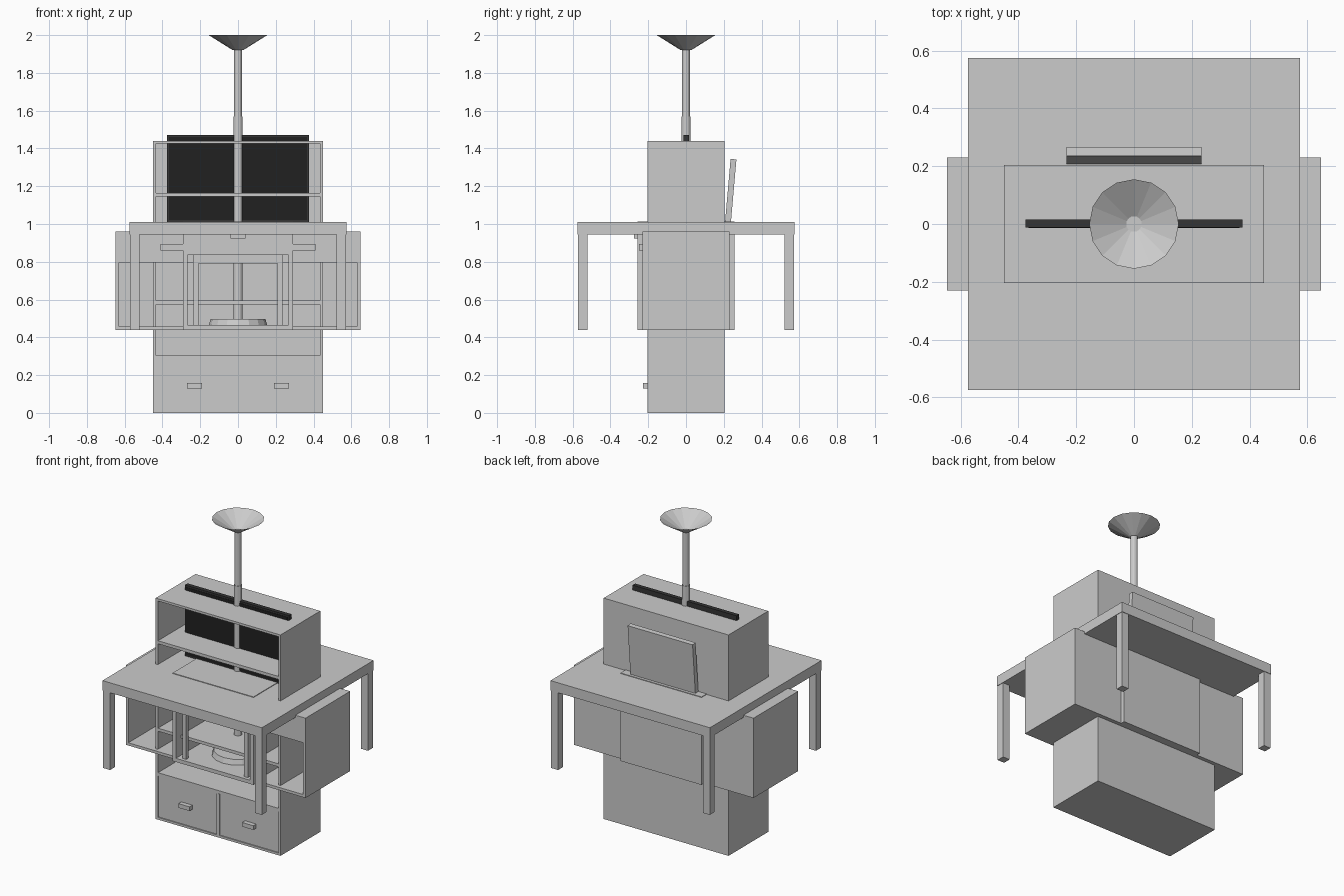
import bpy, bmesh, math
from mathutils import Matrix

if "Cube" in bpy.data.objects:
    bpy.data.objects.remove(bpy.data.objects["Cube"])


def mat(name, c):
    m = bpy.data.materials.new(name)
    m.diffuse_color = (c, c, c, 1)
    m.use_nodes = True
    m.node_tree.nodes["Principled BSDF"].inputs["Base Color"].default_value = m.diffuse_color
    return m


dark = mat("dark_plastic", 0.035)
screen_dark = mat("dark_glass", 0.015)


def make(name, bm, material=None):
    me = bpy.data.meshes.new(name)
    bm.to_mesh(me)
    bm.free()
    ob = bpy.data.objects.new(name, me)
    bpy.context.collection.objects.link(ob)
    if material:
        me.materials.append(material)
    return ob


def box(name, x, y, z, material=None):
    """Box from (min, max) ranges on each axis."""
    bm = bmesh.new()
    size = [r[1] - r[0] for r in (x, y, z)]
    mid = [(r[1] + r[0]) / 2 for r in (x, y, z)]
    bmesh.ops.create_cube(bm, size=1, matrix=Matrix.Translation(mid) @ Matrix.Diagonal((*size, 1)))
    return make(name, bm, material)


def case(name, w, d, z0, z1, t):
    """Open-fronted cabinet carcass, half width w, half depth d."""
    for s, side in ((-1, "left"), (1, "right")):
        box(f"{name}_{side}_side", sorted((s * w, s * (w - t))), (-d, d), (z0, z1))
    i = w - t
    box(f"{name}_bottom", (-i, i), (-d, d), (z0, z0 + t))
    box(f"{name}_top", (-i, i), (-d, d), (z1 - t, z1))
    box(f"{name}_back", (-i, i), (d - 0.015, d), (z0 + t, z1 - t))


def legs(name, a, t, z0, z1):
    """Four square legs with outer corner at +-a."""
    for i, sx in enumerate((-1, 1)):
        for j, sy in enumerate((-1, 1)):
            box(f"{name}_leg_{i * 2 + j + 1}", sorted((sx * a, sx * (a - t))),
                sorted((sy * a, sy * (a - t))), (z0, z1))


def lathe(name, profile, n):
    """Low-poly solid of revolution around z."""
    bm = bmesh.new()
    vs = [bm.verts.new((r, 0, z)) for r, z in profile]
    es = [bm.edges.new(p) for p in zip(vs, vs[1:])]
    bmesh.ops.spin(bm, geom=vs + es, cent=(0, 0, 0), axis=(0, 0, 1),
                   angle=2 * math.pi, steps=n, use_duplicate=False)
    bmesh.ops.remove_doubles(bm, verts=bm.verts, dist=1e-5)
    bmesh.ops.recalc_face_normals(bm, faces=bm.faces)
    return make(name, bm)


# Tall bookcase with two drawers
case("bookcase", 0.45, 0.205, 0, 1.44, 0.015)
for k, z in enumerate((0.285, 0.575, 0.86, 1.145)):
    box(f"bookcase_shelf_{k + 1}", (-0.435, 0.435), (-0.203, 0.19), (z, z + 0.02))
box("bookcase_drawer_divider", (-0.01, 0.01), (-0.205, 0.19), (0.015, 0.285))
for s in (-1, 1):
    box("bookcase_drawer", sorted((s * 0.01, s * 0.435)), (-0.198, 0.18), (0.015, 0.285))
    box("bookcase_handle", sorted((s * 0.19, s * 0.27)), (-0.228, -0.198), (0.13, 0.157))

# Square table
box("table_top", (-0.575, 0.575), (-0.575, 0.575), (0.945, 1.01))
legs("table", 0.572, 0.05, 0.44, 0.945)

# Sideboard with two drawers over an open bay
case("sideboard", 0.648, 0.23, 0.44, 0.96, 0.018)
for s in (-1, 1):
    box("sideboard_drawer", sorted((s * 0.003, s * 0.63)), (-0.229, 0.2), (0.795, 0.942))
    box("sideboard_handle", sorted((s * 0.23, s * 0.41)), (-0.25, -0.229), (0.86, 0.895))

# Nightstand with one drawer
case("nightstand", 0.292, 0.257, 0.44, 1.014, 0.024)
box("nightstand_drawer", (-0.268, 0.268), (-0.256, 0.2), (0.835, 0.99))
box("nightstand_handle", (-0.04, 0.04), (-0.275, -0.256), (0.922, 0.948))

# Chair with a reclined back
box("chair_seat", (-0.237, 0.237), (-0.237, 0.237), (0.79, 0.835))
legs("chair", 0.235, 0.026, 0.44, 0.79)
back = box("chair_back", (-0.234, 0.234), (-0.0155, 0.0155), (0, 0.51))
back.location = (0, 0.207, 0.835)
back.rotation_euler.x = -math.radians(5)

# Flat television
box("television_body", (-0.375, 0.375), (-0.012, 0.015), (1.005, 1.472), dark)
box("television_screen", (-0.365, 0.365), (-0.014, -0.011), (1.02, 1.46), screen_dark)

# Floor lamp
lathe("lamp_base", [(0, 0.44), (0.155, 0.44), (0.155, 0.465), (0.145, 0.497), (0, 0.497)], 16)
lathe("lamp_pole", [(0, 0.49), (0.025, 0.49), (0.025, 1.57), (0.022, 1.57), (0.022, 1.925), (0, 1.925)], 12)
lathe("lamp_shade", [(0, 1.92), (0.027, 1.92), (0.155, 2.0)], 16)
